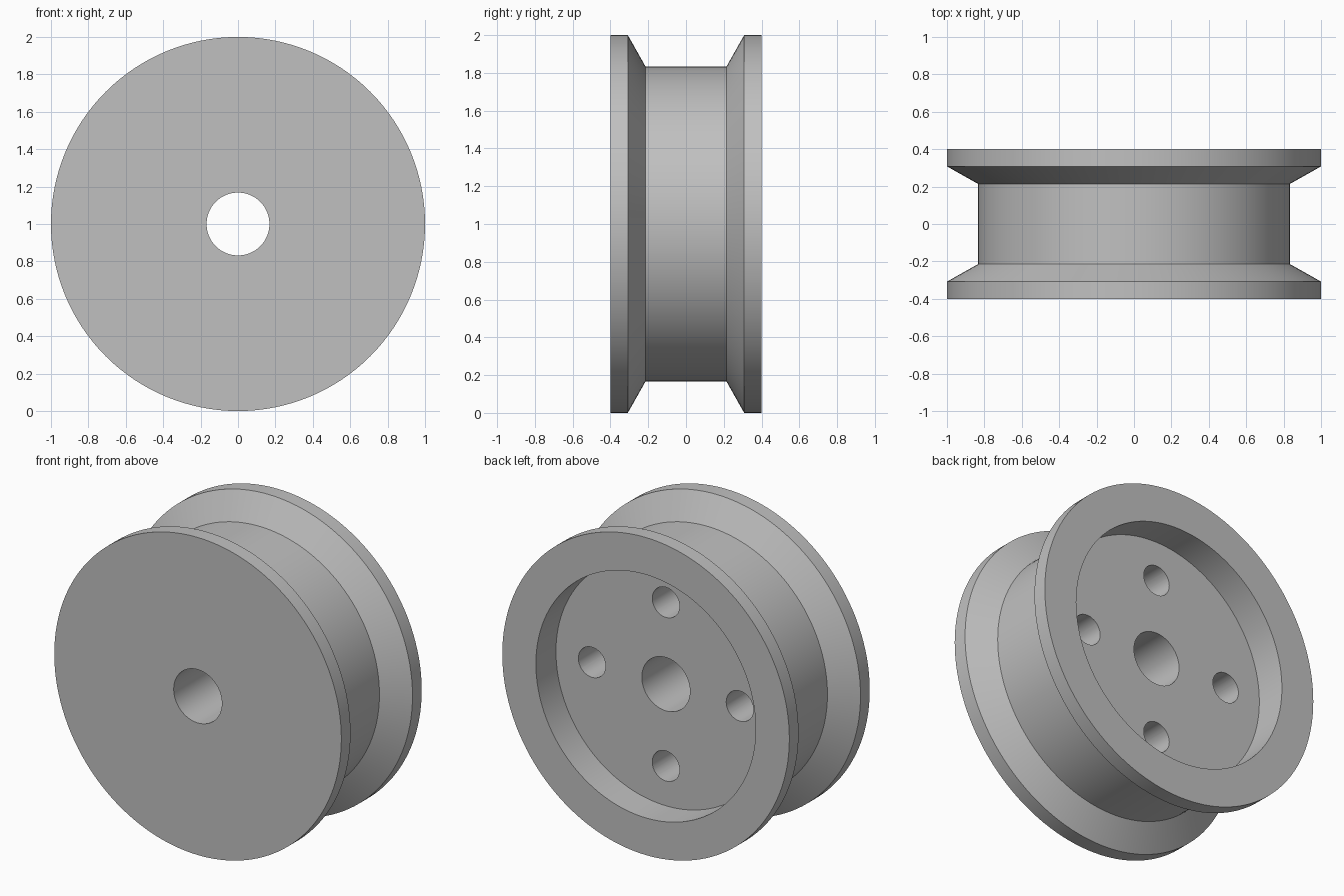
import bpy, bmesh, math
from mathutils import Matrix, Vector

if "Cube" in bpy.data.objects:
    bpy.data.objects.remove(bpy.data.objects["Cube"])

SEGMENTS = 128
BOLT_RING = 0.515
BOLT_RADIUS = 0.095
FLOOR_Y, BOLT_END_Y = 0.20, -0.20

# Closed cross-section of the wheel: (radius, y)
PROFILE = [
    (0.168, -0.40), (1.0, -0.40), (1.0, -0.308), (0.835, -0.215),
    (0.835, 0.215), (1.0, 0.308), (1.0, 0.40), (0.766, 0.40),
    (0.766, FLOOR_Y), (0.168, FLOOR_Y),
]

grey = bpy.data.materials.new("plain_grey")
grey.diffuse_color = (0.53, 0.53, 0.53, 1)
grey.use_nodes = True
grey.node_tree.nodes["Principled BSDF"].inputs["Base Color"].default_value = grey.diffuse_color


def add_object(name, bm):
    bmesh.ops.recalc_face_normals(bm, faces=bm.faces)
    mesh = bpy.data.meshes.new(name)
    bm.to_mesh(mesh)
    bm.free()
    mesh.materials.append(grey)
    obj = bpy.data.objects.new(name, mesh)
    bpy.context.collection.objects.link(obj)
    return obj


# Grooved wheel, lathed around the y axis
bm = bmesh.new()
rings = []
for i in range(SEGMENTS):
    a = 2 * math.pi * i / SEGMENTS
    rings.append([bm.verts.new((r * math.cos(a), y, 1 + r * math.sin(a)))
                  for r, y in PROFILE])
for i, ring in enumerate(rings):
    after = rings[(i + 1) % SEGMENTS]
    for j in range(len(PROFILE)):
        k = (j + 1) % len(PROFILE)
        bm.faces.new((ring[j], ring[k], after[k], after[j]))
wheel = add_object("grooved_wheel", bm)

# Four blind bolt holes in the recessed floor
bm = bmesh.new()
top = FLOOR_Y + 0.1
for i in range(4):
    a = i * math.pi / 2
    centre = Vector((BOLT_RING * math.cos(a), (top + BOLT_END_Y) / 2,
                     1 + BOLT_RING * math.sin(a)))
    bmesh.ops.create_cone(
        bm, cap_ends=True, segments=48, radius1=BOLT_RADIUS,
        radius2=BOLT_RADIUS, depth=top - BOLT_END_Y,
        matrix=Matrix.Translation(centre) @ Matrix.Rotation(math.pi / 2, 4, 'X'))
cutter = add_object("bolt_hole_cutter", bm)
cutter.hide_render = True

cut = wheel.modifiers.new("bolt_holes", 'BOOLEAN')
cut.object = cutter
cut.operation = 'DIFFERENCE'
cut.solver = 'EXACT'

# Apply the cut, remove the cutter and shade with crisp edges
bpy.context.view_layer.objects.active = wheel
wheel.select_set(True)
bpy.ops.object.modifier_apply(modifier=cut.name)
bpy.data.objects.remove(cutter, do_unlink=True)
bpy.ops.object.shade_smooth_by_angle(angle=math.radians(25))
